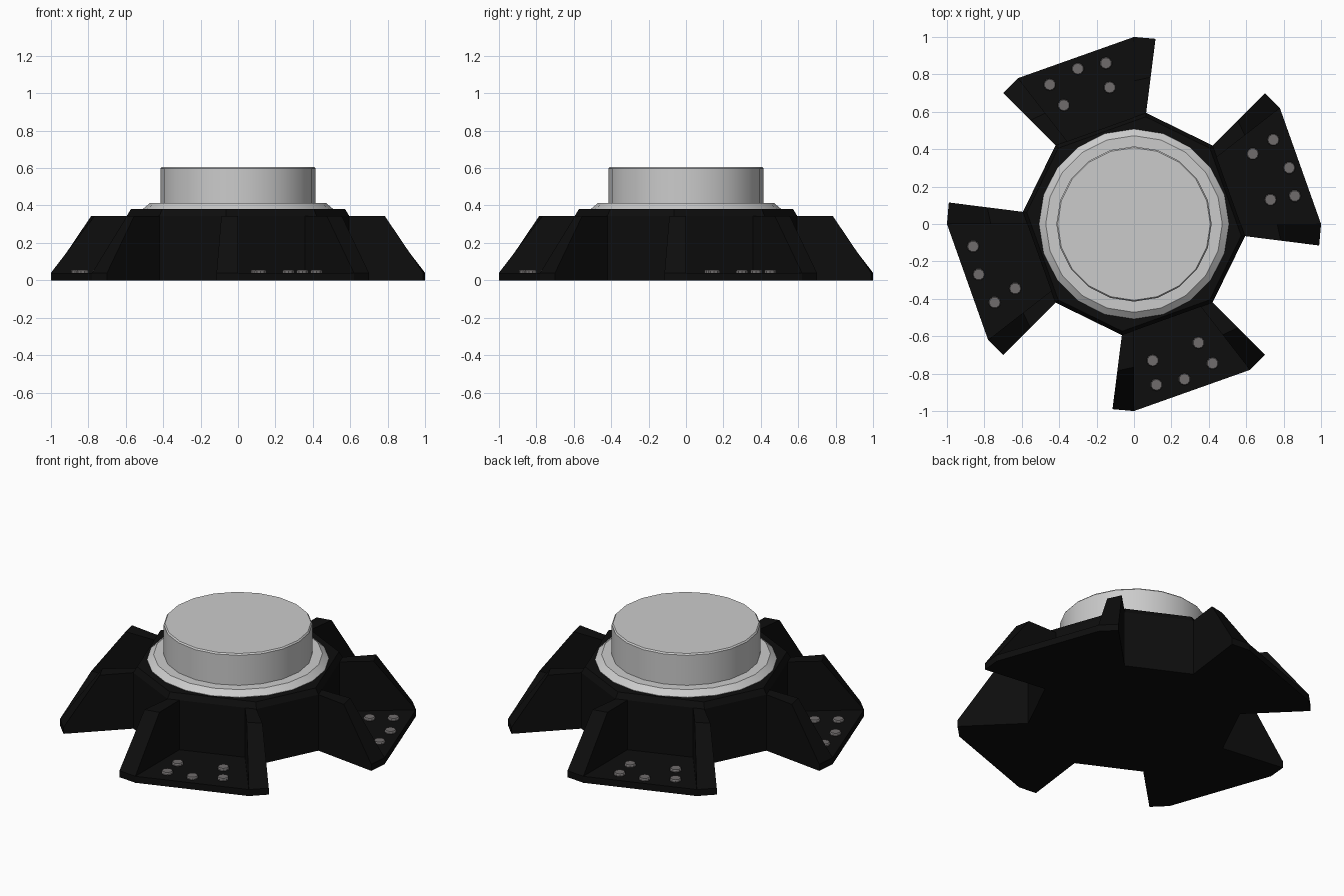
import bpy, bmesh, math
from mathutils import Vector, Matrix

cube = bpy.data.objects.get("Cube")
if cube:
    bpy.data.objects.remove(cube, do_unlink=True)


def material(name, rgb):
    m = bpy.data.materials.new(name)
    m.use_nodes = True
    m.diffuse_color = (*rgb, 1)
    m.node_tree.nodes["Principled BSDF"].inputs["Base Color"].default_value = (*rgb, 1)
    return m


BLACK = material("black", (0.004, 0.004, 0.004))
SILVER = material("light grey", (0.6, 0.6, 0.6))
STUD = material("stud grey", (0.16, 0.15, 0.15))


def loft(name, rings, mat, smooth=False):
    """Skin a stack of equal-length point rings and cap both ends."""
    bm = bmesh.new()
    loops = [[bm.verts.new(p) for p in ring] for ring in rings]
    n = len(loops[0])
    for a, b in zip(loops, loops[1:]):
        for i in range(n):
            bm.faces.new((a[i], a[(i + 1) % n], b[(i + 1) % n], b[i]))
    bm.faces.new(loops[0][::-1])
    bm.faces.new(loops[-1])
    bmesh.ops.recalc_face_normals(bm, faces=bm.faces)
    mesh = bpy.data.meshes.new(name)
    bm.to_mesh(mesh)
    bm.free()
    mesh.materials.append(mat)
    ob = bpy.data.objects.new(name, mesh)
    bpy.context.collection.objects.link(ob)
    if smooth:
        bpy.ops.object.select_all(action='DESELECT')
        ob.select_set(True)
        bpy.context.view_layer.objects.active = ob
        bpy.ops.object.shade_smooth_by_angle(angle=math.radians(30))
    return ob


def circle(r, z, n, cx=0, cy=0):
    return [(cx + r * math.sin(math.tau * i / n), cy + r * math.cos(math.tau * i / n), z)
            for i in range(n)]


def turned(points, quarter):
    rot = Matrix.Rotation(math.pi / 2 * quarter, 3, 'Z')
    return [rot @ Vector(p) for p in points]


# Eight-sided hub with a chamfered top
corners = [p for q in range(4) for p in turned([(-0.065, -0.594, 0), (0.42, -0.42, 0)], q)]
loft("hub", [[(p.x * s, p.y * s, z) for p in corners]
             for s, z in ((1, 0), (1, 0.345), (0.965, 0.38))], BLACK)

# Arms: a thin foot plate, two ribs sloping down to its rim, and studs
foot = [(-0.115, -0.99), (0, -1), (0.62, -0.78), (0.7, -0.7), (0.42, -0.42), (-0.065, -0.594)]
ribs = {"straight_rib": ((-0.065, -0.594), (-0.115, -0.99), (0, -0.55), (0, -1)),
        "diagonal_rib": ((0.42, -0.42), (0.7, -0.7), (0.34, -0.42), (0.62, -0.78))}
studs = [(0.13, -0.73), (0.15, -0.86), (0.30, -0.83), (0.45, -0.745), (0.375, -0.635)]


def rib_side(inner, outer):
    a, b = Vector(inner), Vector(outer)
    shoulder = a.lerp(b, 0.48)
    return [(*a, 0), (*b, 0), (*b, 0.04), (*shoulder, 0.345), (*a, 0.345)]


for q, place in enumerate(("front", "left", "back", "right")):
    loft(f"{place}_foot_plate", [turned([(x, y, z) for x, y in foot], q) for z in (0, 0.04)], BLACK)
    for name, (pi, po, qi, qo) in ribs.items():
        loft(f"{place}_{name}", [turned(rib_side(pi, po), q), turned(rib_side(qi, qo), q)], BLACK)
    shift = -0.03 if place in ("front", "right") else 0
    for k, (x, y) in enumerate(studs):
        if place == "right" and k == 0:
            continue  # this arm carries only four studs
        loft(f"{place}_stud_{k + 1}",
             [turned(circle(r, z, 10, x + shift, y), q)
              for r, z in ((0.033, 0.035), (0.033, 0.049), (0.029, 0.055))], STUD)

# Bevelled collar and the drum on top
loft("collar", [circle(r, z, 20) for r, z in ((0.508, 0.36), (0.508, 0.382), (0.472, 0.412))],
     SILVER, True)
loft("drum", [circle(r, z, 20) for r, z in ((0.415, 0.40), (0.415, 0.597), (0.408, 0.605))],
     SILVER, True)
